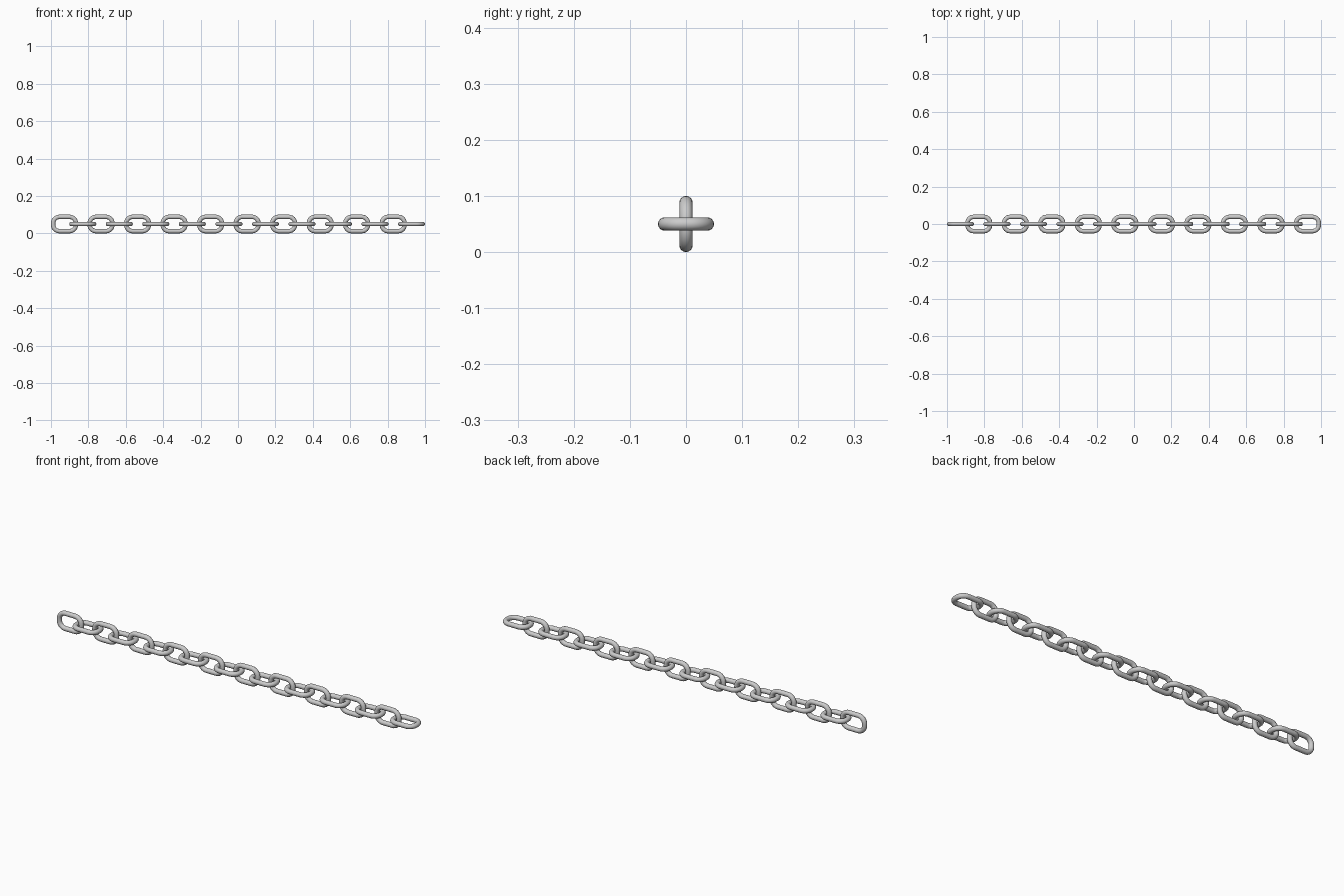
import bpy
import math

if "Cube" in bpy.data.objects:
    bpy.data.objects.remove(bpy.data.objects["Cube"])

COUNT = 20
WIRE = 0.0118                               # wire radius
LENGTH = (2 + 38 * 2 * WIRE) / COUNT        # neighbouring links just touch
PITCH = LENGTH - 4 * WIRE
WIDTH = 0.1
CORNER = 0.034                              # bend radius of the wire centreline
BEND_STEPS, SIDES = 8, 16


# Closed rounded outline of the wire centreline: (x, y, outward angle)
def link_path():
    hx = LENGTH / 2 - WIRE - CORNER
    hy = WIDTH / 2 - WIRE - CORNER
    path = []
    for q, (sx, sy) in enumerate([(1, 1), (-1, 1), (-1, -1), (1, -1)]):
        for i in range(BEND_STEPS + 1):
            a = (q + i / BEND_STEPS) * math.pi / 2
            path.append((sx * hx + CORNER * math.cos(a),
                         sy * hy + CORNER * math.sin(a), a))
    return path


# Sweep a round wire around the outline
def link_mesh():
    path = link_path()
    n = len(path)
    verts, faces = [], []
    for x, y, a in path:
        for j in range(SIDES):
            t = 2 * math.pi * j / SIDES
            r = WIRE * math.cos(t)
            verts.append((x + r * math.cos(a), y + r * math.sin(a), WIRE * math.sin(t)))
    for i in range(n):
        k = (i + 1) % n
        for j in range(SIDES):
            m = (j + 1) % SIDES
            faces.append((i * SIDES + j, k * SIDES + j, k * SIDES + m, i * SIDES + m))
    mesh = bpy.data.meshes.new("chain_link")
    mesh.from_pydata(verts, [], faces)
    mesh.polygons.foreach_set("use_smooth", [True] * len(faces))
    mesh.update()
    return mesh


# Chain: links alternate upright and flat
mesh = link_mesh()
for i in range(COUNT):
    link = bpy.data.objects.new(f"chain_link_{i + 1:02d}", mesh)
    link.location = (-1 + LENGTH / 2 + i * PITCH, 0, WIDTH / 2)
    link.rotation_euler.x = math.pi / 2 if i % 2 == 0 else 0
    bpy.context.collection.objects.link(link)
